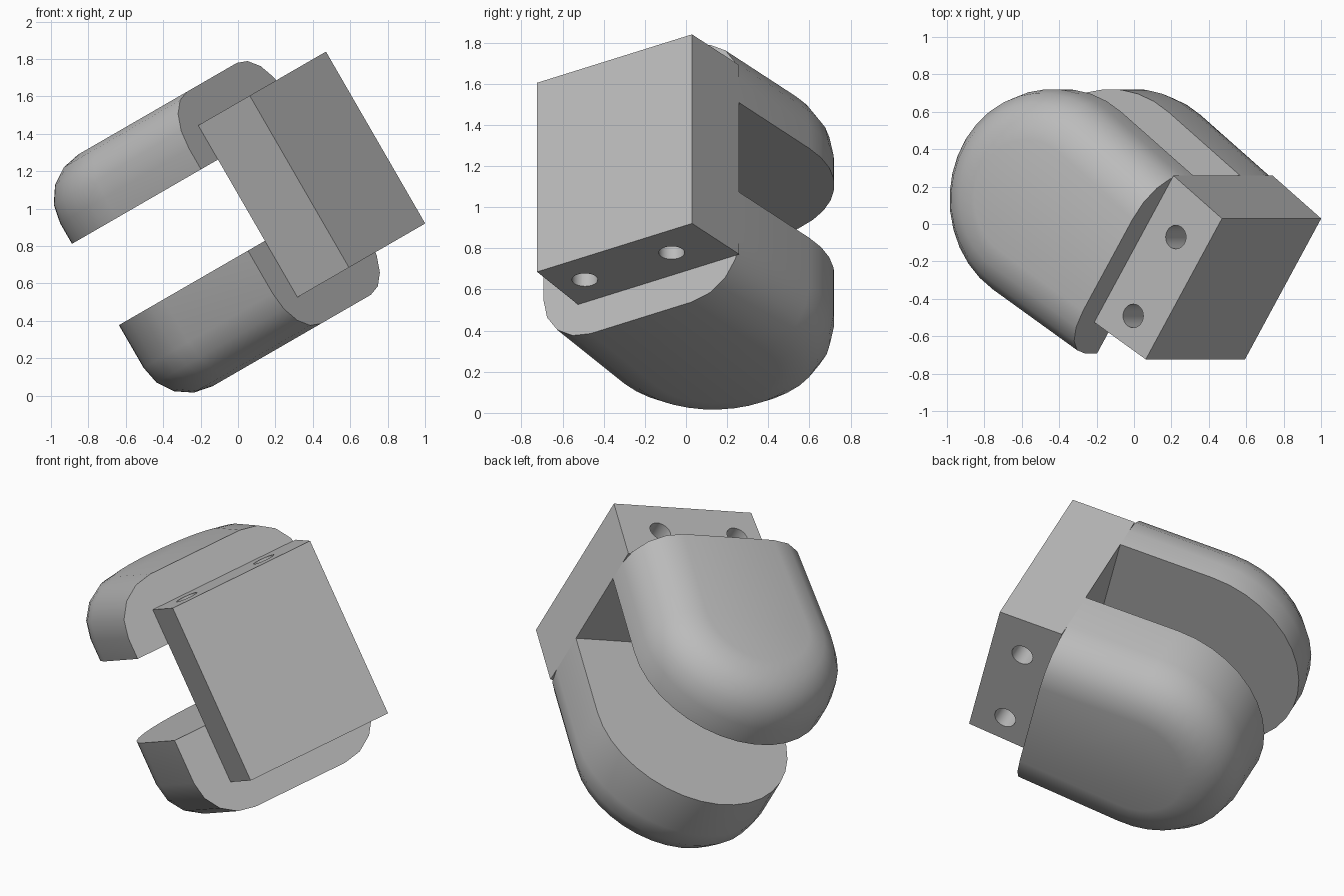
import bpy, bmesh, math
from mathutils import Vector

if "Cube" in bpy.data.objects:
    bpy.data.objects.remove(bpy.data.objects["Cube"], do_unlink=True)

# Tilted frame: U runs across the fork, P and Y span the side profile
U = Vector((0.5, 0, -0.866))
P = Vector((0.866, 0, 0.5))
Y = Vector((0, 1, 0))
TILT = math.radians(32)           # plate normal within the P-Y plane
N = Vector((math.cos(TILT), -math.sin(TILT)))
V = Vector((math.sin(TILT), math.cos(TILT)))
BACK, FRONT = 0.735, 1.11         # plate back and front along N

metal = bpy.data.materials.new("plain grey")
metal.use_nodes = True
GREY = (0.5, 0.5, 0.5, 1)
metal.diffuse_color = GREY
metal.node_tree.nodes["Principled BSDF"].inputs["Base Color"].default_value = GREY


def loft(name, rings):
    """Solid through rings of (u, [2D profile points])."""
    bm = bmesh.new()
    loops = [[bm.verts.new(U * u + P * q[0] + Y * q[1]) for q in pts] for u, pts in rings]
    for a, b in zip(loops, loops[1:]):
        for i in range(len(a)):
            j = (i + 1) % len(a)
            bm.faces.new((a[i], a[j], b[j], b[i]))
    bm.faces.new(loops[0])
    bm.faces.new(loops[-1])
    bmesh.ops.recalc_face_normals(bm, faces=bm.faces)
    mesh = bpy.data.meshes.new(name)
    bm.to_mesh(mesh)
    bm.free()
    ob = bpy.data.objects.new(name, mesh)
    bpy.context.collection.objects.link(ob)
    mesh.materials.append(metal)
    return ob


def activate(ob):
    bpy.ops.object.select_all(action='DESELECT')
    ob.select_set(True)
    bpy.context.view_layer.objects.active = ob


def arm_profile(inset):
    """Round end with two tangent sides running to the plate, shrunk by inset."""
    centre, r = Vector((0.225, 0.1325)), 0.589 - inset
    a0, a1, steps = math.radians(52.5), math.radians(238), 18
    pts = []
    for i in range(steps + 1):
        a = a0 + (a1 - a0) * i / steps
        pts.append(centre + r * Vector((math.cos(a), math.sin(a))))

    def to_plate(pt, d):
        return pt + d * ((BACK - pt.dot(N)) / d.dot(N))
    first = to_plate(pts[0], Vector((math.sin(a0), -math.cos(a0))))
    last = to_plate(pts[-1], Vector((-math.sin(a1), math.cos(a1))))
    return [first] + pts + [last]


# Two fork arms, each with a rounded outer edge
FILLET = 0.27
for name, inner, outer in (("upper_arm", -1.147, -1.544), ("lower_arm", -0.645, -0.112)):
    side = math.copysign(1, outer - inner)
    rings = [(inner, arm_profile(0))]
    for k in range(5):
        a = math.radians(22.5 * k)
        rings.append((outer - side * FILLET * (1 - math.sin(a)),
                      arm_profile(FILLET * (1 - math.cos(a)))))
    arm = loft(name, rings)
    activate(arm)
    bpy.ops.object.shade_smooth_by_angle(angle=math.radians(30))

# Mounting plate joining the arms
corners = [(FRONT, 0.728), (FRONT, -0.16), (BACK, -0.16), (BACK, 0.764)]
outline = [N * n + V * v for n, v in corners]
plate = loft("mounting_plate", [(-1.358, outline), (-0.297, outline)])

# Two bolt holes running through the plate
for v in (0.493, -0.004):
    c = N * 0.921 + V * v
    circle = [c + 0.063 * Vector((math.cos(i * math.tau / 24), math.sin(i * math.tau / 24)))
              for i in range(24)]
    cutter = loft("hole_cutter", [(-1.6, circle), (0.0, circle)])
    cutter.hide_render = True
    activate(plate)
    mod = plate.modifiers.new("bolt_hole", 'BOOLEAN')
    mod.operation = 'DIFFERENCE'
    mod.solver = 'EXACT'
    mod.object = cutter
    bpy.ops.object.modifier_apply(modifier=mod.name)
    bpy.data.objects.remove(cutter, do_unlink=True)
activate(plate)
bpy.ops.object.shade_smooth_by_angle(angle=math.radians(30))
